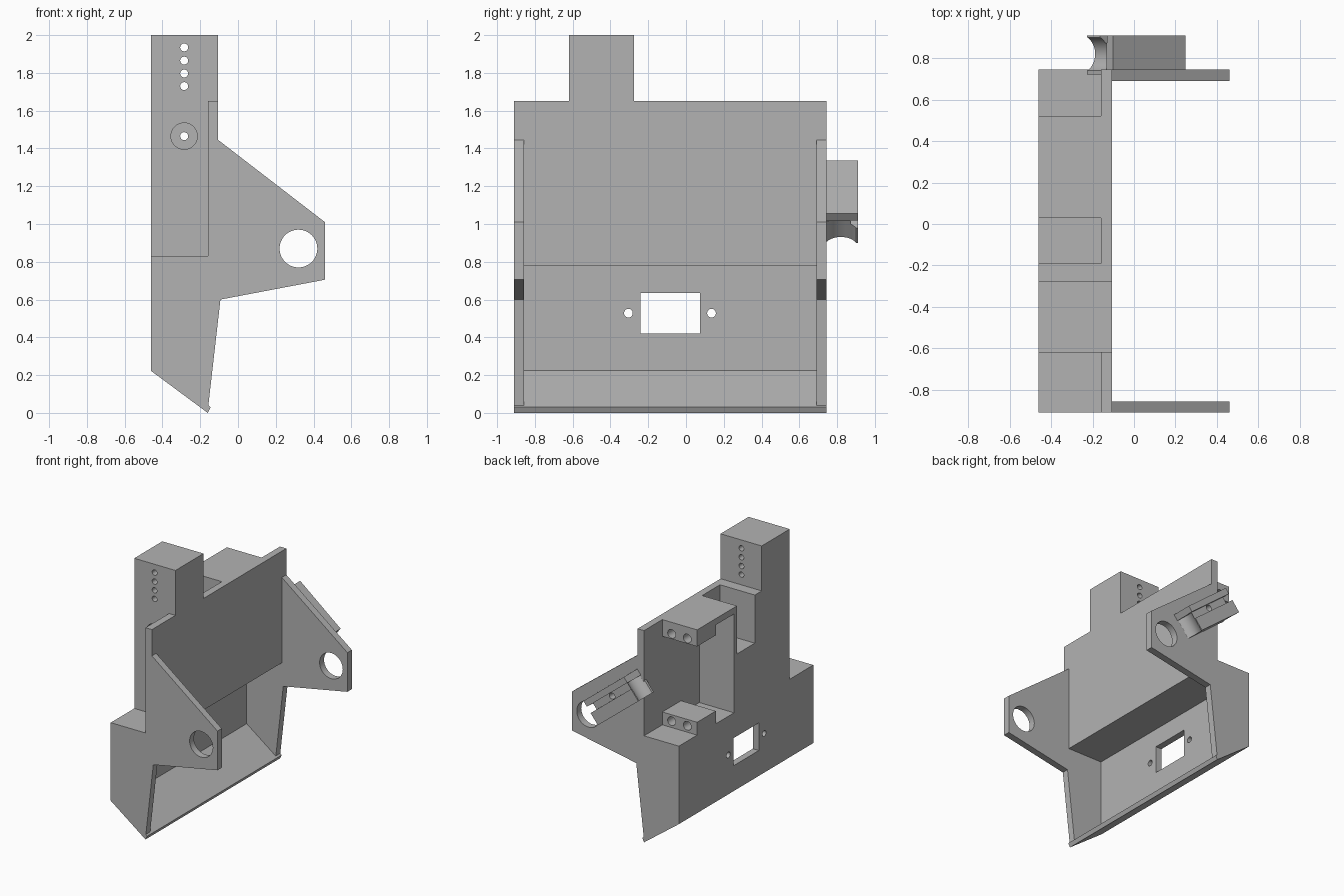
import bpy, bmesh, math
from mathutils import Matrix, Vector

cube = bpy.data.objects.get("Cube")
if cube:
    bpy.data.objects.remove(cube, do_unlink=True)

grey = bpy.data.materials.new("plain grey")
grey.use_nodes = True
GREY = (0.45, 0.45, 0.45, 1)
grey.diffuse_color = GREY
grey.node_tree.nodes["Principled BSDF"].inputs["Base Color"].default_value = GREY


def make(name, bm):
    bmesh.ops.recalc_face_normals(bm, faces=bm.faces)
    mesh = bpy.data.meshes.new(name)
    bm.to_mesh(mesh)
    bm.free()
    mesh.materials.append(grey)
    ob = bpy.data.objects.new(name, mesh)
    bpy.context.collection.objects.link(ob)
    return ob


def prism(name, profile, start, end, axis="y"):
    """Extrude an (x, z) profile along y, or a (y, z) profile along x."""
    bm = bmesh.new()
    put = (lambda p: (p[0], start, p[1])) if axis == "y" else (lambda p: (start, p[0], p[1]))
    face = bm.faces.new([bm.verts.new(put(p)) for p in profile])
    out = bmesh.ops.extrude_face_region(bm, geom=[face])
    shift = Vector((0, end - start, 0)) if axis == "y" else Vector((end - start, 0, 0))
    bmesh.ops.translate(bm, vec=shift, verts=[v for v in out["geom"] if isinstance(v, bmesh.types.BMVert)])
    return make(name, bm)


def box(name, x, y, z):
    return prism(name, [(x[0], z[0]), (x[1], z[0]), (x[1], z[1]), (x[0], z[1])], *y)


def rod(name, radius, centre, length, axis="y", sides=32):
    bm = bmesh.new()
    bmesh.ops.create_cone(bm, cap_ends=True, segments=sides, radius1=radius, radius2=radius, depth=length)
    turn = {"x": Matrix.Rotation(math.pi / 2, 4, "Y"), "y": Matrix.Rotation(math.pi / 2, 4, "X"),
            "z": Matrix.Identity(4)}[axis]
    bmesh.ops.transform(bm, matrix=Matrix.Translation(centre) @ turn, verts=bm.verts)
    return make(name, bm)


def cut(target, cutter):
    cutter.hide_render = True
    mod = target.modifiers.new("cut", "BOOLEAN")
    mod.operation = "DIFFERENCE"
    mod.solver = "EXACT"
    mod.object = cutter
    bpy.context.view_layer.objects.active = target
    bpy.ops.object.modifier_apply(modifier=mod.name)
    bpy.data.objects.remove(cutter, do_unlink=True)


BACK, WALL, FRONT = -0.46, -0.16, -0.105
LEDGE, TOP = 0.83, 1.65

# Upright wall and lower tray, one bent sheet
shell = prism("wall_and_tray", [
    (FRONT, TOP), (WALL, TOP), (WALL, LEDGE), (BACK, LEDGE), (BACK, 0.222), (WALL, 0),
    (-0.145, 0.03), (-0.408, 0.225), (-0.408, 0.78), (FRONT, 0.78)], -0.857, 0.69)
cut(shell, box("window_cutter", (-0.6, -0.3), (-0.24, 0.075), (0.42, 0.635)))
for y in (-0.305, 0.135):
    cut(shell, rod("pin_cutter", 0.023, (-0.45, y, 0.528), 0.3, "x"))

# Side plates with arms
for name, y0, y1 in (("right_side_plate", -0.91, -0.857), ("left_side_plate", 0.69, 0.745)):
    plate = prism(name, [
        (FRONT, TOP), (WALL, TOP), (WALL, LEDGE), (BACK, LEDGE), (BACK, 0.222), (WALL, 0),
        (-0.145, 0.03), (-0.157, 0.04), (-0.093, 0.6), (0.46, 0.705), (0.46, 1.01), (FRONT, 1.445)], y0, y1)
    cut(plate, rod("arm_hole_cutter", 0.1, (0.32, (y0 + y1) / 2, 0.87), 0.3, sides=48))

# Tower with a row of pin holes and a counterbored shaft hole
tower = prism("tower", [(BACK, LEDGE), (WALL, LEDGE), (WALL, TOP), (FRONT, TOP), (FRONT, 2), (BACK, 2)],
              -0.62, -0.275)
for z in (1.73, 1.797, 1.865, 1.935):
    cut(tower, rod("pin_cutter", 0.021, (-0.285, -0.45, z), 1))
cut(tower, rod("counterbore_cutter", 0.07, (-0.285, -0.62, 1.465), 0.2))

# Motor housing: pocket, thin partition and roof with hanging lug
housing = prism("motor_housing", [
    (-0.275, LEDGE), (-0.275, TOP), (-0.19, TOP), (-0.19, 1.275), (0.03, 1.275), (0.03, TOP),
    (0.52, TOP), (0.52, 1.52), (0.29, 1.52), (0.29, 1.6), (0.065, 1.6), (0.065, LEDGE)],
    BACK, WALL, "x")
lug = box("lower_motor_lug", (BACK, WALL), (0.29, 0.52), (LEDGE, 0.93))
for part in (tower, housing):
    cut(part, rod("shaft_cutter", 0.021, (-0.285, -0.35, 1.465), 1))
for x in (-0.24, -0.375):
    cut(housing, rod("screw_cutter", 0.034, (x, 0.42, 1.56), 0.3))
    cut(lug, rod("screw_cutter", 0.034, (x, 0.42, 0.88), 0.3))

# Slanted holder on the outside of the left arm, built along its own axis
holder = box("slanted_holder", (-0.62, -0.173), (0.72, 0.91), (-0.1, 0.1))
for x in (-0.66, -0.133):
    cut(holder, rod("scoop_cutter", 0.09, (x, 0.82, -0.07), 0.24, "z", 48))
cut(holder, box("slot_cutter", (-0.8, 0), (0.872, 1), (0.0, 0.052)))
cut(holder, rod("screw_cutter", 0.024, (-0.397, 0.87, 0.026), 0.16))
holder.data.transform(Matrix.Translation((0.32, 0, 0.87)) @ Matrix.Rotation(math.atan2(0.625, 0.78), 4, "Y"))

# Keep edges crisp, round holes smooth
bpy.ops.object.select_all(action="DESELECT")
for ob in bpy.context.collection.objects:
    if ob.type == "MESH":
        ob.select_set(True)
        bpy.context.view_layer.objects.active = ob
bpy.ops.object.shade_smooth_by_angle(angle=math.radians(30))
